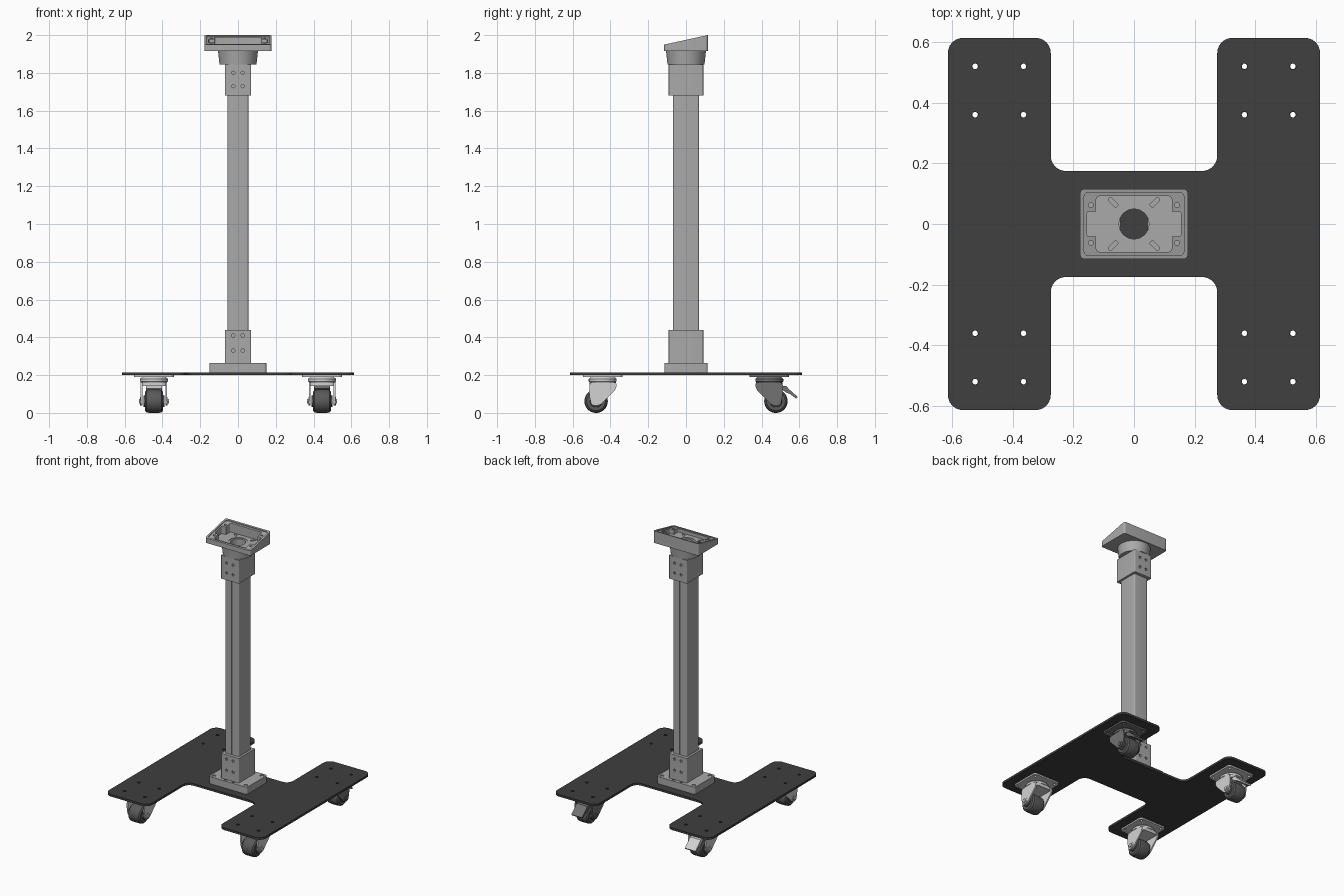
import bpy, bmesh
from math import pi, cos, sin, sqrt, radians
from mathutils import Matrix, Vector

if "Cube" in bpy.data.objects:
    bpy.data.objects.remove(bpy.data.objects["Cube"])


def material(name, value):
    m = bpy.data.materials.new(name)
    m.use_nodes = True
    m.diffuse_color = (value, value, value, 1)
    m.node_tree.nodes["Principled BSDF"].inputs["Base Color"].default_value = m.diffuse_color
    return m


CHARCOAL = material("charcoal_plate", 0.05)
GREY = material("grey_metal", 0.40)
SILVER = material("silver_metal", 0.65)
DARK = material("dark_metal", 0.17)
RUBBER = material("dark_rubber", 0.10)

ALONG_X = Matrix(((0, 0, 1), (1, 0, 0), (0, 1, 0))).to_4x4()
ALONG_Y = Matrix(((0, 1, 0), (0, 0, 1), (1, 0, 0))).to_4x4()
UP = Matrix.Identity(4)
SIGNS = [(sx, sy) for sx in (-1, 1) for sy in (-1, 1)]


def finish(name, bm, mat, matrix):
    bm.transform(matrix)
    bmesh.ops.recalc_face_normals(bm, faces=bm.faces[:])
    mesh = bpy.data.meshes.new(name)
    bm.to_mesh(mesh)
    bm.free()
    obj = bpy.data.objects.new(name, mesh)
    bpy.context.collection.objects.link(obj)
    if mat:
        mesh.materials.append(mat)
    return obj


def rounded(points, r, steps=6):
    """Round every corner of a closed outline with an arc."""
    pts, out = [Vector(p) for p in points], []
    for i, p in enumerate(pts):
        a = (pts[i - 1] - p).normalized()
        b = (pts[(i + 1) % len(pts)] - p).normalized()
        w = sqrt((1 - a.dot(b)) / 2)
        for k in range(steps + 1):
            t = k / steps
            u, v, q = (1 - t) ** 2, 2 * w * t * (1 - t), t * t
            out.append((u * (p + a * r) + v * p + q * (p + b * r)) / (u + v + q))
    return out


def rect(hx, hy, r=0.01):
    return rounded([(-hx, -hy), (hx, -hy), (hx, hy), (-hx, hy)], r)


def prism(name, outline, z0, z1, mat=None, matrix=UP):
    bm = bmesh.new()
    low, high = [[bm.verts.new((p[0], p[1], z)) for p in outline] for z in (z0, z1)]
    bm.faces.new(low)
    bm.faces.new(high)
    for i in range(len(low)):
        bm.faces.new((low[i - 1], low[i], high[i], high[i - 1]))
    return finish(name, bm, mat, matrix)


def lathe(name, profile, mat=None, matrix=UP, sides=32):
    """Revolve (radius, height) pairs around the local z axis, capped at both ends."""
    bm = bmesh.new()
    rings = [[bm.verts.new((r * cos(2 * pi * k / sides), r * sin(2 * pi * k / sides), z))
              for k in range(sides)] for r, z in profile]
    bm.faces.new(rings[0])
    bm.faces.new(rings[-1])
    for a, b in zip(rings, rings[1:]):
        for k in range(sides):
            bm.faces.new((a[k - 1], a[k], b[k], b[k - 1]))
    return finish(name, bm, mat, matrix)


def drill(r, a, b, at, axis=UP):
    return lathe("cutter", [(r, a), (r, b)], None, Matrix.Translation(at) @ axis, 16)


def cut(obj, cutters):
    for c in cutters:
        c.hide_render = True
        mod = obj.modifiers.new("cut", "BOOLEAN")
        mod.operation, mod.solver, mod.object = "DIFFERENCE", "EXACT", c
        bpy.context.view_layer.objects.active = obj
        bpy.ops.object.modifier_apply(modifier=mod.name)
        bpy.data.objects.remove(c)


def bore():
    return prism("cutter", rect(0.045, 0.055, 0.005), 0.21, 1.9)


# H-shaped base plate with caster bolt holes
quarter = [(0.275, 0.175), (0.275, 0.615), (0.615, 0.615)]
h_outline = (quarter + [(x, -y) for x, y in quarter[::-1]]
             + [(-x, -y) for x, y in quarter] + [(-x, y) for x, y in quarter[::-1]])
base = prism("base_plate", rounded(h_outline, 0.05), 0.2, 0.215, CHARCOAL)
cut(base, [drill(0.01, 0.19, 0.23, (sx * x, sy * y, 0))
           for sx, sy in SIGNS for x in (0.365, 0.525) for y in (0.362, 0.52)])

# Foot flange with bolts
flange = prism("foot_flange", rect(0.15, 0.115, 0.012), 0.215, 0.265, GREY)
cut(flange, [bore()] + [drill(0.013, 0.255, 0.28, (sx * x, sy * 0.09, 0))
                        for sx, sy in SIGNS for x in (0.03, 0.125)])
for sx, sy in SIGNS:
    lathe("flange_bolt", [(0.009, 0.25), (0.009, 0.262)], GREY,
          Matrix.Translation((sx * 0.125, sy * 0.09, 0)), 6)

# Hollow post with a fine seam on front and back
post = prism("post", rect(0.055, 0.07, 0.01), 0.22, 1.75, GREY)
seams = [prism("cutter", [(-0.002, s * 0.067), (0.002, s * 0.067),
                          (0.002, s * 0.08), (-0.002, s * 0.08)], 0.2, 1.8) for s in (-1, 1)]
cut(post, [bore()] + seams)

# Clamping collars with screw holes front and back
for name, z0, z1, holes in (("lower_collar", 0.265, 0.44, (0.33, 0.41)),
                            ("upper_collar", 1.68, 1.845, (1.73, 1.80))):
    collar = prism(name, rect(0.07, 0.092, 0.006), z0, z1, GREY)
    cut(collar, [bore()] + [drill(0.009, -0.01, 0.01, (sx * 0.025, sy * 0.092, z), ALONG_Y)
                            for sx, sy in SIGNS for z in holes])

# Round neck under the head
neck = lathe("neck", [(0.098, 1.845), (0.104, 1.9), (0.106, 1.916)], GREY, sides=48)
cut(neck, [drill(0.05, 1.8, 1.95, (0, 0, 0))])


# Sloped head tray
def slope(obj, above, drop=0.0):
    for v in obj.data.vertices:
        if v.co.z > above:
            v.co.z += v.co.y * 0.217 - drop
    return obj


tray = slope(prism("head_tray", rect(0.178, 0.116, 0.015), 1.915, 1.975, GREY), 1.95)
rim = slope(prism("cutter", rect(0.165, 0.104, 0.015), 1.969, 2.05), 1.9)
pockets = [prism("cutter", rect(0.125, 0.092, 0.012), 1.925, 2.1),
           prism("cutter", rect(0.155, 0.042, 0.008), 1.925, 2.1)]
ring = lathe("cutter", [(0.062, 1.921), (0.062, 1.96)], sides=32)
bosses = [drill(0.008, 1.935, 2.05, (sx * 0.142, sy * 0.062, 0)) for sx, sy in SIGNS]
slots = [prism("cutter", rect(0.019, 0.007, 0.006), 1.92, 1.94, None,
               Matrix.Translation((sx * 0.069, sy * 0.072, 0))
               @ Matrix.Rotation(sx * sy * pi / 4, 4, "Z")) for sx, sy in SIGNS]
cut(tray, [rim] + pockets + [ring, drill(0.05, 1.9, 1.95, (0, 0, 0))] + bosses + slots)


# Swivel casters, trailing outwards; the rear pair carries brake pedals
def caster(prefix, place, metal, brake):
    mount = prism(prefix + "_mount", rect(0.105, 0.105, 0.02), 0.19, 0.2, metal, place)
    cut(mount, [drill(0.009, 0.18, 0.21, place.translation + Vector((sx * 0.08, sy * 0.08, 0)))
                for sx, sy in SIGNS])
    lathe(prefix + "_swivel", [(0.062, 0.16), (0.074, 0.166), (0.074, 0.18), (0.06, 0.192)],
          metal, place)
    prism(prefix + "_fork_bridge", rect(0.07, 0.07, 0.03), 0.142, 0.164, metal, place)
    cheek = rounded([(-0.075, 0.162), (0.068, 0.162), (0.072, 0.1),
                     (0.06, 0.04), (0.015, 0.04), (-0.07, 0.125)], 0.014, 4)
    axle = place @ Matrix.Translation((0, 0.035, 0.062)) @ ALONG_X
    for s in (-1, 1):
        prism(prefix + "_fork_cheek", cheek, s * 0.06, s * 0.07, metal, place @ ALONG_X)
        lathe(prefix + "_axle_washer", [(0.022, s * 0.068), (0.022, s * 0.073)], metal, axle, 24)
        lathe(prefix + "_axle_nut", [(0.014, s * 0.07), (0.014, s * 0.08)], metal, axle, 6)
    lathe(prefix + "_wheel", [(0.03, -0.056), (0.032, -0.048), (0.05, -0.048), (0.059, -0.04),
                              (0.062, -0.025), (0.062, 0.025), (0.059, 0.04), (0.05, 0.048),
                              (0.032, 0.048), (0.03, 0.056)], RUBBER, axle, 40)
    if brake:
        pedal = [(0.06, 0.145), (0.09, 0.142), (0.105, 0.125), (0.15, 0.085),
                 (0.142, 0.076), (0.11, 0.1), (0.085, 0.11), (0.06, 0.13)]
        prism(prefix + "_brake_pedal", pedal, -0.042, 0.042, metal, place @ ALONG_X)


for sx, sy in SIGNS:
    caster(("rear" if sy > 0 else "front") + ("_left" if sx > 0 else "_right") + "_caster",
           Matrix.Translation((sx * 0.445, sy * 0.441, 0))
           @ Matrix.Rotation(0 if sy > 0 else pi, 4, "Z"),
           DARK if sx > 0 and sy > 0 else SILVER, sy > 0)

# Smooth curved walls, keep edges crisp
bpy.ops.object.select_all(action="DESELECT")
for obj in bpy.context.collection.objects:
    if obj.type == "MESH":
        obj.select_set(True)
        bpy.context.view_layer.objects.active = obj
bpy.ops.object.shade_smooth_by_angle(angle=radians(30))
